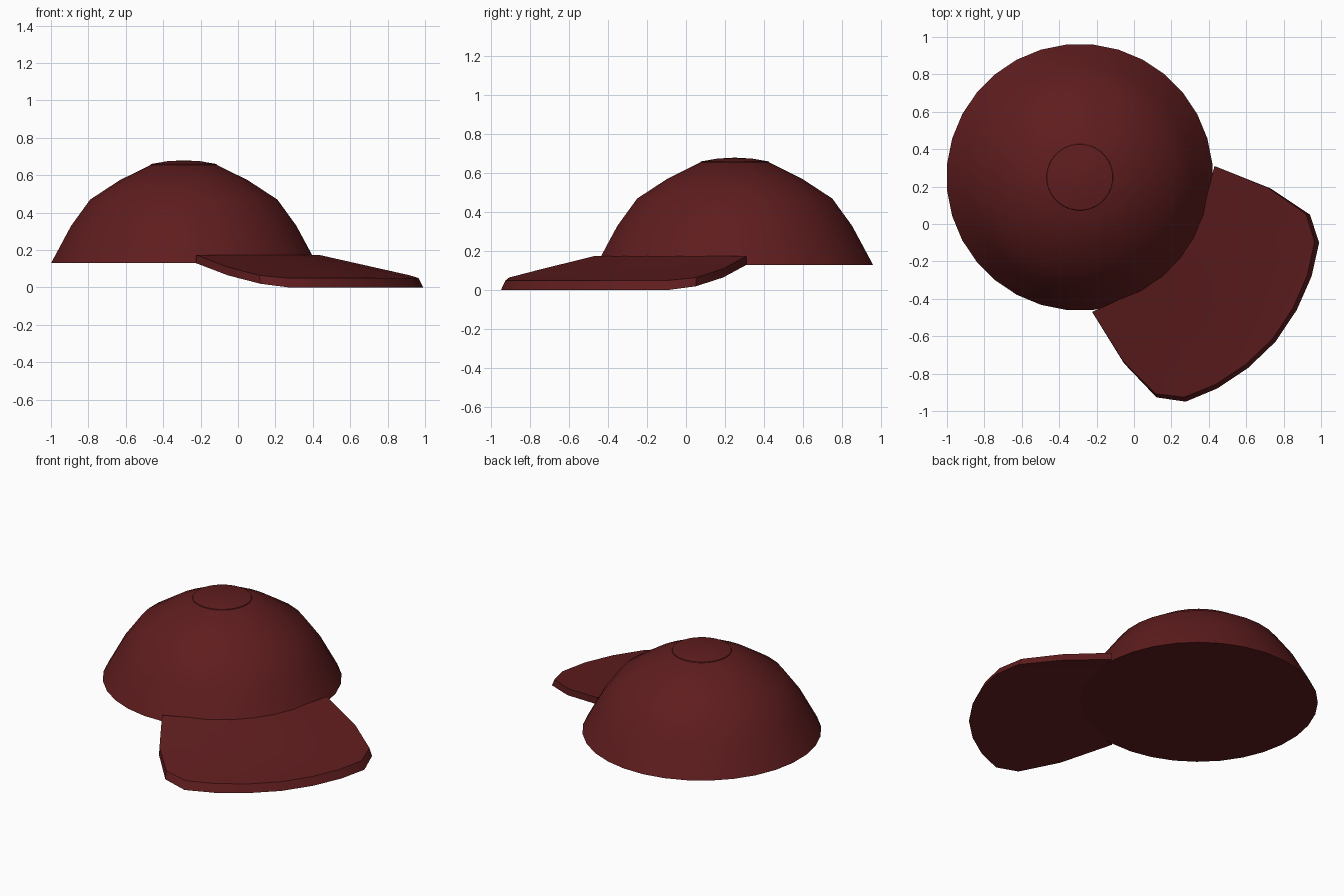
import bpy, bmesh
from math import cos, sin, pi, radians, hypot, atan2
from mathutils import Matrix

if "Cube" in bpy.data.objects:
    bpy.data.objects.remove(bpy.data.objects["Cube"])

CX, CY, AIM = -0.29, 0.25, radians(-40)

mat = bpy.data.materials.new("dark_red_cloth")
mat.diffuse_color = (0.115, 0.012, 0.013, 1)
mat.use_nodes = True
mat.node_tree.nodes["Principled BSDF"].inputs["Base Color"].default_value = mat.diffuse_color


def finish(bm, name, angle):
    bmesh.ops.recalc_face_normals(bm, faces=bm.faces)
    me = bpy.data.meshes.new(name)
    bm.to_mesh(me)
    bm.free()
    ob = bpy.data.objects.new(name, me)
    bpy.context.collection.objects.link(ob)
    me.materials.append(mat)
    bpy.ops.object.select_all(action='DESELECT')
    ob.select_set(True)
    bpy.context.view_layer.objects.active = ob
    bpy.ops.object.shade_smooth_by_angle(angle=radians(angle))
    return ob


def revolve(name, profile, sides=32):
    # Closed solid of revolution: flat base, rings, apex at the last point
    bm = bmesh.new()
    rings = []
    for r, z in profile[:-1]:
        rings.append([bm.verts.new((CX + r * cos((i + .5) * 2 * pi / sides),
                                    CY + r * sin((i + .5) * 2 * pi / sides), z))
                      for i in range(sides)])
    for a, b in zip(rings, rings[1:]):
        for i in range(sides):
            j = (i + 1) % sides
            bm.faces.new((a[i], a[j], b[j], b[i]))
    apex = bm.verts.new((CX, CY, profile[-1][1]))
    for i in range(sides):
        bm.faces.new((rings[-1][i], rings[-1][(i + 1) % sides], apex))
    bm.faces.new(rings[0][::-1])
    return finish(bm, name, 35)


# Crown and its shallow top cap
revolve("crown", [(.713, .13), (.605, .33), (.503, .47), (.345, .573), (.175, .657), (0, .658)])
revolve("crown_top", [(.178, .655), (.176, .66), (.09, .675), (0, .68)])

# Brim: a grid lofted from the crown arc to the curved front edge
SIDE = [(.513, .509), (.82, .61), (1.071, .638), (1.205, .555)]
FRONT = [(1.205, .555), (1.29, .391), (1.345, .202), (1.367, 0)]
FRONT = [(u, -v) for u, v in FRONT] + FRONT[-2::-1]
COLS = len(FRONT)


def brim_sheet(bm, heights, arc_r, inset):
    rows = []
    half = atan2(SIDE[0][1], SIDE[0][0])
    for k, (su, sv) in enumerate(SIDE):
        f = (su - SIDE[0][0]) / (SIDE[-1][0] - SIDE[0][0])
        bulge = sv - (SIDE[0][1] * (1 - f) + SIDE[-1][1] * f)
        row = []
        for c, (fu, fv) in enumerate(FRONT):
            t = 2 * c / (COLS - 1) - 1
            r = arc_r if 0 < c < COLS - 1 else hypot(*SIDE[0])
            u = r * cos(t * half) * (1 - f) + fu * f
            v = r * sin(t * half) * (1 - f) + fv * f + bulge * t
            row.append(bm.verts.new((u - inset * f, v * (1 - inset * f), heights[k])))
        rows.append(row)
    for a, b in zip(rows, rows[1:]):
        for c in range(COLS - 1):
            bm.faces.new((a[c], a[c + 1], b[c + 1], b[c]))
    # Boundary loop, used to join the two sheets
    return (rows[0] + [r[-1] for r in rows[1:]] + rows[-1][-2::-1]
            + [r[0] for r in rows[-2:0:-1]])


bm = bmesh.new()
low = brim_sheet(bm, (.13, .065, .02, 0), .705, 0)
top = brim_sheet(bm, (.175, .11, .065, .05), .685, .022)
for i in range(len(low)):
    j = (i + 1) % len(low)
    bm.faces.new((low[i], low[j], top[j], top[i]))
bm.transform(Matrix.Translation((CX, CY, 0)) @ Matrix.Rotation(AIM, 4, 'Z'))
finish(bm, "brim", 30)
